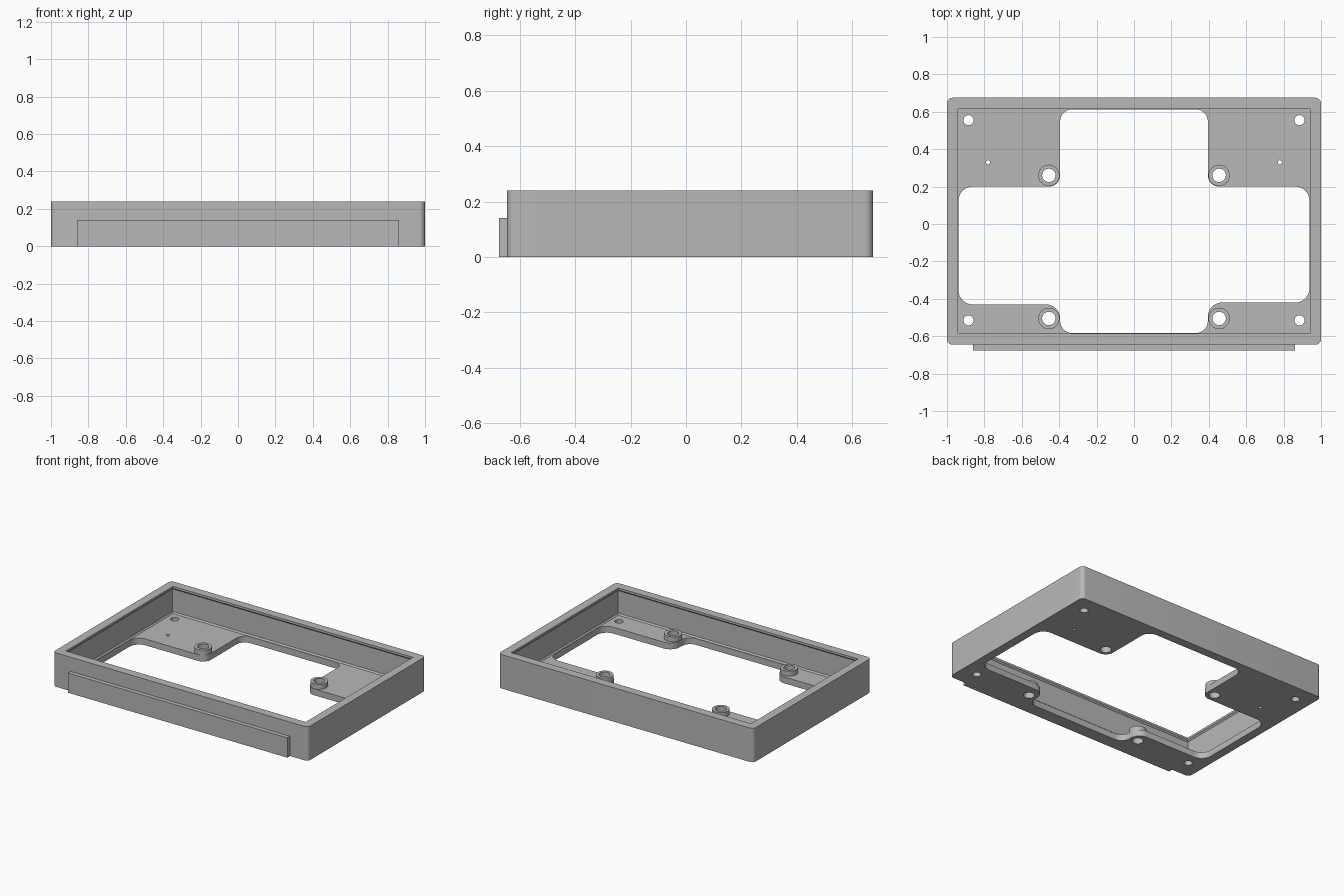
import bpy, bmesh, math
from mathutils import Vector

cube = bpy.data.objects.get("Cube")
if cube:
    bpy.data.objects.remove(cube, do_unlink=True)

grey = bpy.data.materials.new("plain grey")
grey.use_nodes = True
colour = (0.48, 0.48, 0.48, 1)
grey.diffuse_color = colour
grey.node_tree.nodes["Principled BSDF"].inputs["Base Color"].default_value = colour

BACK, FRONT = 0.675, -0.645          # outer faces of the frame
HEIGHT, FLOOR, BOSS_TOP = 0.24, 0.045, 0.08
WALL = 0.06


def loft(name, rings):
    """Closed solid through matching rings given as (points, z)."""
    bm = bmesh.new()
    loops = [[bm.verts.new((x, y, z)) for x, y in pts] for pts, z in rings]
    n = len(loops[0])
    for low, high in zip(loops, loops[1:]):
        for i in range(n):
            j = (i + 1) % n
            bm.faces.new((low[i], low[j], high[j], high[i]))
    bm.faces.new(loops[0][::-1])
    bm.faces.new(loops[-1])
    bmesh.ops.recalc_face_normals(bm, faces=bm.faces)
    mesh = bpy.data.meshes.new(name)
    bm.to_mesh(mesh)
    bm.free()
    mesh.materials.append(grey)
    ob = bpy.data.objects.new(name, mesh)
    bpy.context.collection.objects.link(ob)
    return ob


def rounded(corners, steps=8):
    """Outline with a tangent arc at each (x, y, radius) right-angle corner."""
    out = []
    for i, (x, y, r) in enumerate(corners):
        p = Vector((x, y))
        if r == 0:
            out.append((x, y))
            continue
        a = (Vector(corners[i - 1][:2]) - p).normalized() * r
        b = (Vector(corners[(i + 1) % len(corners)][:2]) - p).normalized() * r
        for k in range(steps + 1):
            t = k / steps * math.pi / 2
            out.append(tuple(p + a * (1 - math.sin(t)) + b * (1 - math.cos(t))))
    return out


def rect(inset, r=0):
    x, y0, y1 = 1 - inset, FRONT + inset, BACK - inset
    return rounded([(-x, y0, r), (x, y0, r), (x, y1, r), (-x, y1, r)])


def circle(x, y, r, n=32):
    return [(x + r * math.cos(k * math.tau / n), y + r * math.sin(k * math.tau / n))
            for k in range(n)]


def cut(ob, cutters):
    """Subtract each cutter, apply, and discard it."""
    bpy.context.view_layer.objects.active = ob
    for c in cutters:
        c.hide_render = True
        mod = ob.modifiers.new("cut", 'BOOLEAN')
        mod.operation, mod.solver, mod.object = 'DIFFERENCE', 'EXACT', c
        bpy.ops.object.modifier_apply(modifier=mod.name)
    for c in cutters:
        bpy.data.objects.remove(c, do_unlink=True)


def drill(x, y, r, top=0.15):
    return loft("drill", [(circle(x, y, r), -0.1), (circle(x, y, r), top)])


def smooth(ob):
    bpy.ops.object.select_all(action='DESELECT')
    ob.select_set(True)
    bpy.context.view_layer.objects.active = ob
    bpy.ops.object.shade_smooth_by_angle(angle=math.radians(30))


# Open tray with a small lip at the top of the walls
tray = loft("tray_frame", [(rect(0, 0.03), 0), (rect(0, 0.03), HEIGHT)])
cavity = loft("cavity", [(rect(WALL - 0.002), FLOOR), (rect(WALL - 0.01), FLOOR + 0.01),
                         (rect(WALL - 0.01), HEIGHT - 0.025),
                         (rect(WALL), HEIGHT - 0.015), (rect(WALL), HEIGHT + 0.1)])

# Floor opening, leaving four mounting corners
side, top, bottom = 0.938, BACK - WALL - 0.002, FRONT + WALL + 0.002
neck = 0.395
right_half = [(neck, bottom, 0.065), (neck, -0.42, 0.075), (side, -0.42, 0.075),
              (side, 0.2, 0.075), (neck, 0.2, 0.06), (neck, top, 0.065)]
left_half = [(-x, -0.43 if y == -0.42 else y, r) for x, y, r in reversed(right_half)]
outline = rounded(right_half + left_half)
opening = loft("opening", [(outline, -0.1), (outline, FLOOR + 0.004)])

# Screw holes, pilot holes and boss holes
boss_spots = [(s * 0.455, y) for s in (-1, 1) for y in (0.26, -0.505)]
drills = []
for s in (-1, 1):
    drills += [drill(s * 0.885, 0.555, 0.027), drill(s * 0.885, -0.515, 0.027),
               drill(s * 0.78, 0.33, 0.011)]
drills += [drill(x, y, 0.036) for x, y in boss_spots]
cut(tray, [cavity, opening] + drills)
smooth(tray)

# Standoff bosses around the inner holes
for i, (x, y) in enumerate(boss_spots):
    boss = loft(f"boss_{i + 1}", [(circle(x, y, 0.057), FLOOR - 0.003),
                                  (circle(x, y, 0.057), BOSS_TOP)])
    cut(boss, [drill(x, y, 0.036)])
    smooth(boss)

# Raised plate on the front with two blind pilot holes underneath
px = 0.86
plate_shape = [(-px, -0.675), (px, -0.675), (px, FRONT), (-px, FRONT)]
plate = loft("front_plate", [(plate_shape, 0), (plate_shape, 0.14)])
cut(plate, [drill(s * 0.78, -0.66, 0.009, 0.06) for s in (-1, 1)])
smooth(plate)
